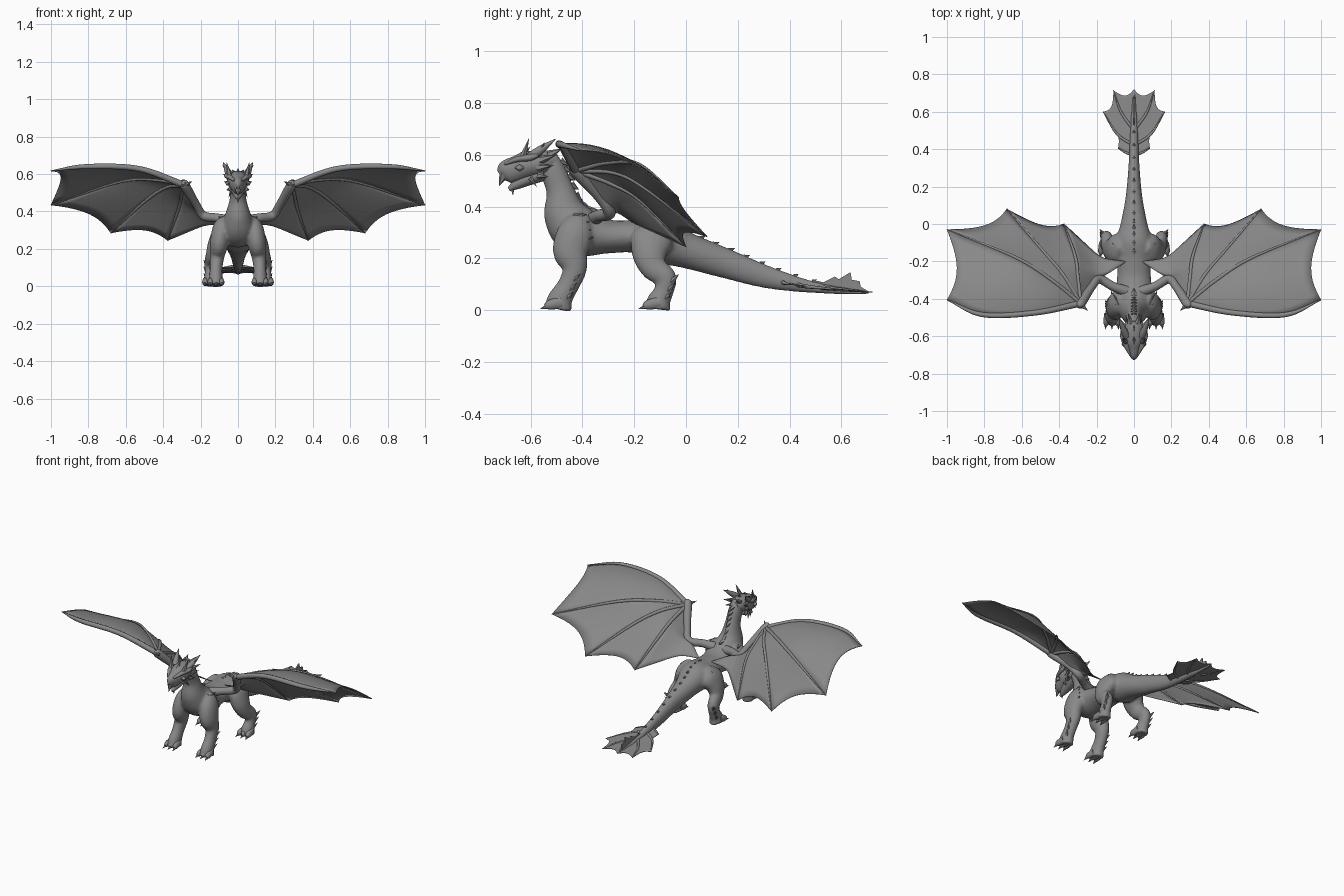
import bpy, bmesh, math
from mathutils import Matrix, Vector

cube = bpy.data.objects.get("Cube")
if cube:
    bpy.data.objects.remove(cube)

grey = bpy.data.materials.new("stone_grey")
grey.use_nodes = True
grey.diffuse_color = (0.25, 0.25, 0.25, 1)
grey.node_tree.nodes["Principled BSDF"].inputs["Base Color"].default_value = grey.diffuse_color

def spline(points, count):
    """Sample a smooth curve through points of any dimension."""
    pts = [Vector(p) for p in points]
    pts = [pts[0] * 2 - pts[1], *pts, pts[-1] * 2 - pts[-2]]
    result = []
    for i in range(count + 1):
        u = i / count * (len(pts) - 3)
        k = min(int(u), len(pts) - 4)
        t = u - k
        a, b, c, d = pts[k:k + 4]
        result.append(b + (c - a) * (t / 2) + (a * 2 - b * 5 + c * 4 - d) * (t * t / 2)
                      + (b * 3 - a - c * 3 + d) * (t ** 3 / 2))
    return result

def finish(name, bm, mirror=False, thickness=0, smooth=True):
    bmesh.ops.recalc_face_normals(bm, faces=bm.faces)
    mesh = bpy.data.meshes.new(name)
    bm.to_mesh(mesh)
    bm.free()
    mesh.materials.append(grey)
    obj = bpy.data.objects.new(name, mesh)
    bpy.context.collection.objects.link(obj)
    if thickness:
        solid = obj.modifiers.new("thickness", 'SOLIDIFY')
        solid.thickness = thickness
        solid.offset = 0
    if mirror:
        obj.modifiers.new("mirror", 'MIRROR')
    if smooth:
        mesh.shade_smooth()
        mesh.set_sharp_from_angle(angle=math.radians(50))
    return obj

def loft(name, stations, mirror=False, side=(1, 0, 0), sides=16, count=32):
    """Skin ellipses along a path; a station is x, y, z, side radius, other radius."""
    path = spline(stations, count)
    centres = [Vector(p[:3]) for p in path]
    angles = [math.tau * k / sides for k in range(sides)]
    bm = bmesh.new()
    rings = []
    for i, p in enumerate(path):
        along = (centres[min(i + 1, count)] - centres[max(i - 1, 0)]).normalized()
        u = Vector(side)
        u = (u - along * u.dot(along)).normalized()
        v = along.cross(u)
        rings.append([bm.verts.new(centres[i] + u * (math.cos(a) * p[3]) + v * (math.sin(a) * p[4]))
                      for a in angles])
    for r, s in zip(rings, rings[1:]):
        for quad in zip(r, r[1:] + r[:1], s[1:] + s[:1], s):
            bm.faces.new(quad)
    bm.faces.new(rings[0])
    bm.faces.new(rings[-1])
    return finish(name, bm, mirror)

def spikes(name, items, mirror=False):
    """Cones from base point to tip point, each with a radius."""
    bm = bmesh.new()
    for base, tip, radius in items:
        base, tip = Vector(base), Vector(tip)
        turn = (tip - base).to_track_quat('Z', 'Y').to_matrix().to_4x4()
        bmesh.ops.create_cone(bm, cap_ends=True, segments=6, radius1=radius, radius2=0,
                              depth=(tip - base).length, matrix=Matrix.Translation((base + tip) / 2) @ turn)
    finish(name, bm, mirror, smooth=False)

def web(name, first, second, sag, centre, lift=0, rows=16, cols=10):
    """Skin stretched between two ribs, its free edge pulled towards the centre."""
    bm = bmesh.new()
    grid = []
    for i, (a, b) in enumerate(zip(spline(first, rows), spline(second, rows))):
        line = []
        for j in range(cols + 1):
            s, t = j / cols, i / rows
            bow = 4 * s * (1 - s) * t
            p = a.lerp(b, s)
            pull = Vector(centre) - p
            p += pull.normalized() * min(pull.length, sag * bow * t) + Vector((0, 0, lift * bow))
            line.append(bm.verts.new(p))
        grid.append(line)
    for r, s in zip(grid, grid[1:]):
        for quad in zip(r, r[1:], s[1:], s):
            bm.faces.new(quad)
    bmesh.ops.remove_doubles(bm, verts=bm.verts, dist=0.0005)
    finish(name, bm, True, thickness=0.004)

# Neck, trunk and tail, with the legs fused into one skin
spine = [(0, -.545, .60, .035, .04), (0, -.515, .54, .040, .05), (0, -.485, .46, .046, .055),
         (0, -.465, .37, .074, .085), (0, -.41, .305, .105, .097), (0, -.30, .285, .092, .066),
         (0, -.20, .285, .09, .064), (0, -.10, .268, .10, .09), (0, 0, .232, .072, .07),
         (0, .15, .182, .044, .058), (0, .32, .126, .029, .043), (0, .51, .086, .021, .021),
         (0, .71, .068, .008, .008)]
front_leg = [(.06, -.39, .36, .03, .03), (.085, -.42, .31, .05, .068), (.10, -.445, .23, .05, .07),
             (.112, -.43, .16, .04, .048), (.117, -.455, .095, .034, .042),
             (.118, -.485, .045, .037, .048), (.118, -.495, .004, .040, .056)]
hind_leg = [(.06, -.12, .33, .03, .03), (.09, -.13, .28, .048, .08), (.115, -.14, .22, .048, .07),
            (.135, -.125, .165, .038, .052), (.146, -.078, .125, .034, .042), (.147, -.085, .075, .031, .038),
            (.146, -.105, .035, .038, .046), (.146, -.110, .004, .041, .052)]
bpy.ops.object.select_all(action='DESELECT')
body = loft("body", spine, sides=24, count=96)
legs = [loft("leg", [(s * x, *rest) for x, *rest in path]) for path in (front_leg, hind_leg) for s in (1, -1)]
for part in legs + [body]:
    part.select_set(True)
bpy.context.view_layer.objects.active = body
bpy.ops.object.join()
fuse = body.modifiers.new("fuse", 'REMESH')
fuse.mode = 'VOXEL'
fuse.voxel_size = .008
fuse.use_smooth_shade = True
body.modifiers.new("soften", 'SMOOTH').iterations = 6

# Head, jaw, eyes, brows and horns
loft("head", [(0, -.50, .57, .03, .035), (0, -.55, .57, .054, .048), (0, -.61, .56, .058, .053),
              (0, -.655, .545, .043, .05), (0, -.695, .533, .027, .044), (0, -.717, .52, .008, .022)])
loft("jaw", [(0, -.55, .53, .042, .03), (0, -.61, .507, .034, .026),
             (0, -.655, .485, .021, .019), (0, -.684, .467, .006, .008)])
loft("eyes", [(.05, -.66, .55, .003, .002), (.054, -.642, .55, .012, .012), (.054, -.625, .55, .003, .002)], True)
loft("brows", [(.02, -.70, .565, .006, .006), (.042, -.65, .583, .014, .011),
               (.058, -.60, .59, .016, .013), (.065, -.57, .60, .006, .006)], True)
loft("main_horns", [(.04, -.60, .59, .02, .02), (.058, -.56, .62, .016, .016), (.078, -.505, .66, .002, .002)], True)
spikes("beak_and_crest", [((0, -.70, .53), (0, -.722, .478), .022), ((0, -.67, .475), (0, -.668, .442), .009),
                          ((0, -.64, .59), (0, -.60, .632), .016), ((0, -.58, .60), (0, -.54, .63), .016)])
spikes("head_spikes", [((.045, -.63, .59), (.062, -.605, .667), .015), ((.045, -.57, .60), (.085, -.545, .65), .014),
                       ((.045, -.56, .58), (.08, -.50, .60), .018), ((.045, -.57, .55), (.075, -.51, .56), .016),
                       ((.04, -.57, .52), (.062, -.53, .515), .014), ((.02, -.53, .60), (.03, -.475, .625), .018),
                       ((.035, -.60, .51), (.05, -.575, .475), .010)], True)

# Spikes along the neck, back and tail
ridge = []
samples = spline(spine, 96)
for i in [*range(6, 33, 3), *range(51, 90, 3)]:
    along = Vector((samples[i + 1] - samples[i])[:3]).normalized()
    out = Vector((0, -along.z, along.y))
    size = .034 if i < 30 else .046 * (1 - i / 140)
    base = Vector(samples[i][:3]) + out * (samples[i][4] * .88)
    ridge.append((base, base + out * size * .7 + along * size * .8, size * .5))
spikes("back_spikes", ridge)

# Toes, claws and leg fins
for name, x, y in [("front", .118, -.51), ("hind", .146, -.13)]:
    for k in (-1, 0, 1):
        toe = x + k * .026
        loft(name + "_toe", [(toe, y + .03, .03, .015, .024), (toe + k * .004, y - .015, .021, .016, .02),
                             (toe + k * .007, y - .033, .013, .008, .01)], True, sides=10, count=8)
        spikes(name + "_claw", [((toe + k * .006, y - .025, .014), (toe + k * .010, y - .056, .004), .010)], True)
    spikes(name + "_leg_fins", [((x + .015, y + .045 + k * .014, z), (x + .038, y + .075 + k * .014, z + .03), .016)
                                for k, z in enumerate((.04, .075, .11))], True)

# Overlapping scales on shoulders and thighs
spikes("limb_scales", [((x + k * .007, y - .03 + k * .008, z - k * .03),
                        (x + .02 + k * .006, y + .02 + k * .008, z + .012 - k * .03), .015)
                       for x, y, z in [(.085, -.40, .36), (.095, -.12, .31)] for k in range(4)], True)

# Wings: leading edge, three fingers and the inner edge to the flank
wrist = (.285, -.425, .54)
elbow = (.20, -.305, .385)
ribs = [[wrist, (.53, -.475, .628), (.81, -.485, .640), (1, -.405, .617)],
        [wrist, (.44, -.30, .57), (.63, -.18, .56), (1, -.03, .435)],
        [wrist, (.38, -.27, .53), (.49, -.14, .46), (.68, .08, .285)],
        [wrist, (.30, -.29, .49), (.315, -.17, .42), (.375, 0, .245)],
        [wrist, elbow, (.13, -.26, .375), (.04, -.20, .335)]]
for i, (sag, lift) in enumerate([(.055, .05), (.055, .015), (.055, .01), (.06, 0)]):
    web("wing_membrane", ribs[i], ribs[i + 1], sag, wrist if i < 3 else elbow, lift)
    thick = .012 if i else .018
    loft("wing_finger", [(*p, r, r) for p, r in zip(ribs[i], (thick, thick * .85, thick * .75, .003))],
         True, (0, 0, 1), 10, 24)
loft("wing_arms", [(.04, -.36, .35, .03, .03), (.11, -.335, .365, .024, .024), (.185, -.295, .378, .024, .024),
                   (.225, -.335, .44, .021, .021), (.285, -.425, .54, .026, .026),
                   (.295, -.445, .555, .012, .012)], True, (0, 0, 1))
spikes("wing_claws", [((.285, -.43, .54), (.245, -.465, .56), .018)], True)

# Tail fan: webs between ribs spreading from the tail
fan = [[(0, .37, .11), (.04, .38, .105), (.085, .405, .10)], [(0, .42, .10), (.09, .48, .09), (.165, .60, .08)],
       [(0, .50, .09), (.07, .60, .08), (.11, .715, .07)], [(0, .56, .08), (0, .64, .075), (0, .72, .07)]]
for first, second in zip(fan, fan[1:]):
    web("tail_fan", first, second, .032, (0, .45, .09))
    loft("tail_rib", [(*p, r, r) for p, r in zip(first, (.009, .007, .002))], True, (0, 0, 1), 8, 10)

# Upright crest on the tail end
bm = bmesh.new()
bm.faces.new([bm.verts.new((0, y, z)) for y, z in [
    (.44, .09), (.50, .115), (.53, .108), (.575, .13), (.59, .12), (.635, .147),
    (.64, .118), (.67, .112), (.675, .09), (.71, .07)]])
finish("tail_crest", bm, thickness=.008, smooth=False)
